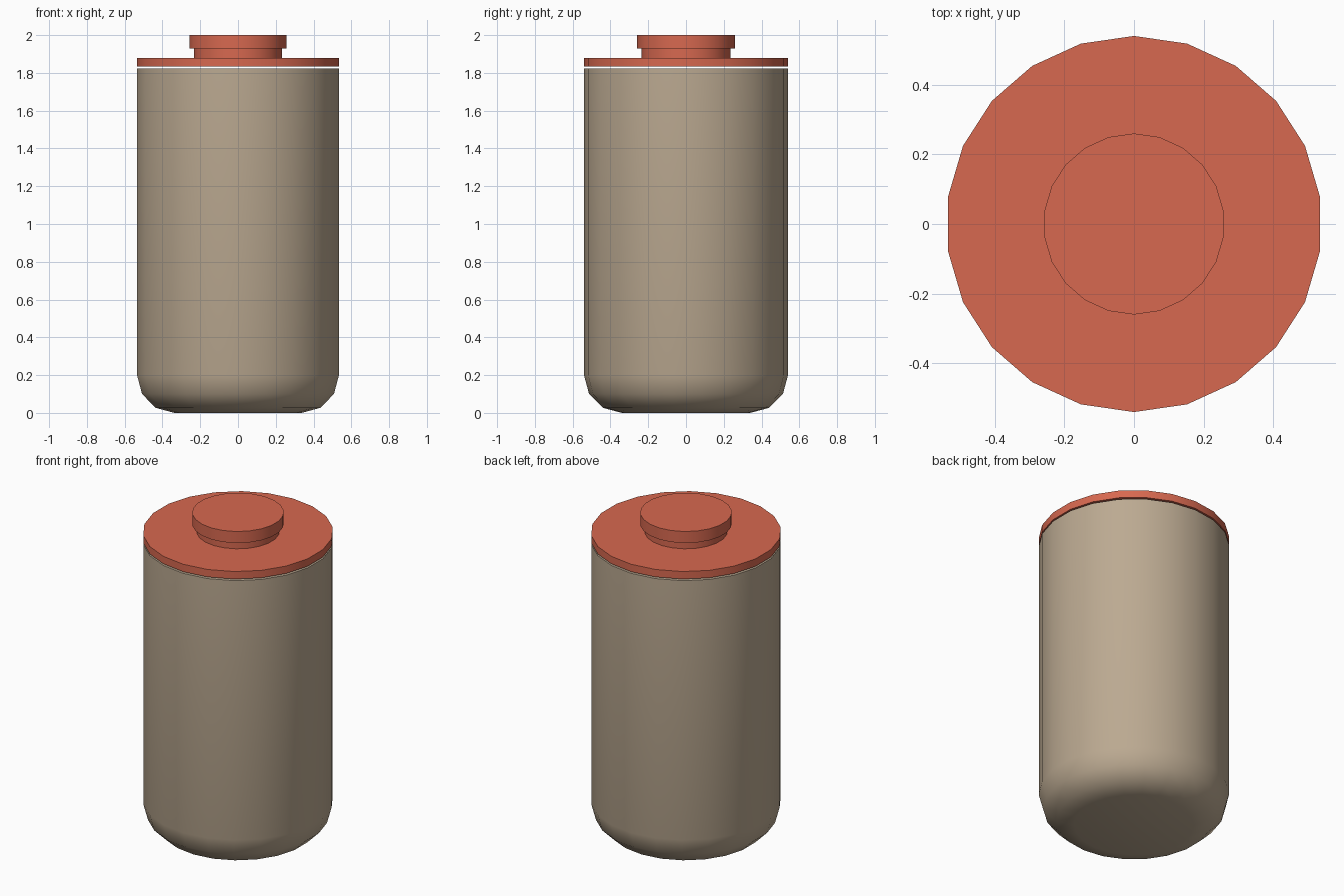
import bpy, bmesh, math

if "Cube" in bpy.data.objects:
    bpy.data.objects.remove(bpy.data.objects["Cube"])

SIDES = 22


def material(name, rgb):
    m = bpy.data.materials.new(name)
    m.diffuse_color = (*rgb, 1)
    m.use_nodes = True
    m.node_tree.nodes["Principled BSDF"].inputs["Base Color"].default_value = m.diffuse_color
    return m


def lathe(name, profile, mat):
    """Closed turned solid from (radius, height) rings, bottom to top."""
    bm = bmesh.new()
    rings = []
    for r, z in profile:
        rings.append([bm.verts.new((r * math.sin(2 * math.pi * i / SIDES),
                                    r * math.cos(2 * math.pi * i / SIDES), z))
                      for i in range(SIDES)])
    for a, b in zip(rings, rings[1:]):
        for i in range(SIDES):
            j = (i + 1) % SIDES
            bm.faces.new((a[i], a[j], b[j], b[i]))
    bm.faces.new(rings[0])
    bm.faces.new(rings[-1])
    bmesh.ops.recalc_face_normals(bm, faces=bm.faces)
    me = bpy.data.meshes.new(name)
    bm.to_mesh(me)
    bm.free()
    me.materials.append(mat)
    ob = bpy.data.objects.new(name, me)
    bpy.context.collection.objects.link(ob)
    bpy.ops.object.select_all(action='DESELECT')
    ob.select_set(True)
    bpy.context.view_layer.objects.active = ob
    bpy.ops.object.shade_smooth_by_angle(angle=math.radians(40))
    return ob


clay = material("beige clay", (0.50, 0.40, 0.285))
red = material("terracotta red", (0.68, 0.14, 0.08))

# Canister body with a rounded foot
foot = [(0.34 + 0.2 * math.sin(math.radians(a)), 0.2 - 0.2 * math.cos(math.radians(a)))
        for a in (0, 30, 60, 90)]
lathe("canister_body", foot + [(0.54, 1.823)], clay)

# Lid disc with stem and knob, floating just above the rim
lathe("lid", [(0.54, 1.833), (0.54, 1.88), (0.235, 1.88),
              (0.235, 1.928), (0.26, 1.928), (0.26, 2.0)], red)
